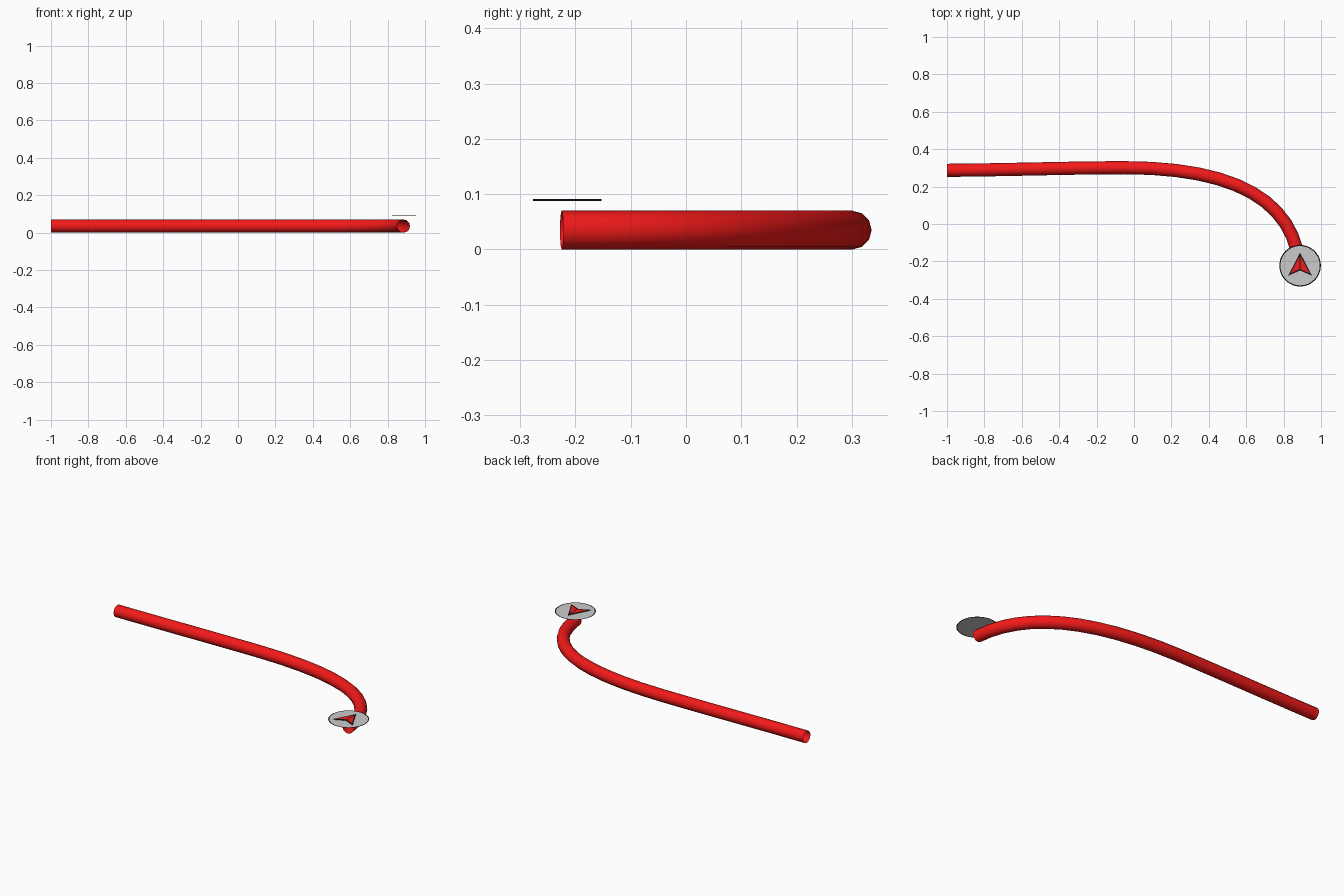
import bpy, bmesh
from math import sin, cos, tau

if "Cube" in bpy.data.objects:
    bpy.data.objects.remove(bpy.data.objects["Cube"])


def material(name, rgb):
    m = bpy.data.materials.new(name)
    m.diffuse_color = (*rgb, 1)
    m.use_nodes = True
    m.node_tree.nodes["Principled BSDF"].inputs["Base Color"].default_value = m.diffuse_color
    return m


RED = material("red", (0.9, 0.01, 0.01))
BLACK = material("black", (0.01, 0.01, 0.01))
CX, CY = 0.888, -0.223          # marker centre


def flat_part(name, outlines, z, mat=None, height=0):
    """One flat polygon per outline, optionally thickened upwards."""
    bm = bmesh.new()
    for pts in outlines:
        bm.faces.new([bm.verts.new((CX + x, CY + y, z)) for x, y in pts])
    if height:
        out = bmesh.ops.extrude_face_region(bm, geom=bm.faces[:])
        verts = [v for v in out["geom"] if isinstance(v, bmesh.types.BMVert)]
        bmesh.ops.translate(bm, verts=verts, vec=(0, 0, height))
        bmesh.ops.recalc_face_normals(bm, faces=bm.faces[:])
    me = bpy.data.meshes.new(name)
    bm.to_mesh(me)
    bm.free()
    ob = bpy.data.objects.new(name, me)
    bpy.context.collection.objects.link(ob)
    if mat:
        me.materials.append(mat)
    return ob


def circle(r, n=48):
    return [(r * cos(tau * i / n), r * sin(tau * i / n)) for i in range(n)]


# Open-ended tube swept along a bezier path
cu = bpy.data.curves.new("path_tube", "CURVE")
cu.dimensions = "3D"
cu.bevel_depth = 0.035
cu.bevel_resolution = 4
cu.resolution_u = 12
sp = cu.splines.new("BEZIER")
sp.bezier_points.add(2)
path = [  # left handle, point, right handle
    ((-1.3, 0.283), (-1.0, 0.287), (-0.68, 0.289)),
    ((-0.33, 0.301), (-0.05, 0.301), (0.55, 0.301)),
    ((0.855, 0.12), (0.885, -0.225), (0.89, -0.4)),
]
for bp, (l, c, r) in zip(sp.bezier_points, path):
    bp.handle_left_type = bp.handle_right_type = "FREE"
    bp.handle_left, bp.co, bp.handle_right = ((*p, 0.035) for p in (l, c, r))
sp.use_smooth = True
cu.materials.append(RED)
tube = bpy.data.objects.new("path_tube", cu)
bpy.context.collection.objects.link(tube)
bpy.context.view_layer.objects.active = tube
tube.select_set(True)
bpy.ops.object.convert(target="MESH")

# Round marker plate with a thin black rim
flat_part("marker_disc", [circle(0.105)], 0.087)
inner, outer = circle(0.105), circle(0.111)
n = len(inner)
flat_part("marker_rim", [(inner[i], outer[i], outer[(i + 1) % n], inner[(i + 1) % n])
                         for i in range(n)], 0.087, BLACK)

# Arrow: black backing and two red halves
flat_part("arrow_outline", [[(0, 0.07), (-0.064, -0.054), (0, -0.026), (0.064, -0.054)]],
          0.088, BLACK, 0.003)
half = [(0.003, 0.05), (0.003, -0.018), (0.051, -0.041)]
flat_part("arrow_halves", [[(-x, y) for x, y in half], half[::-1]], 0.0918, RED)
